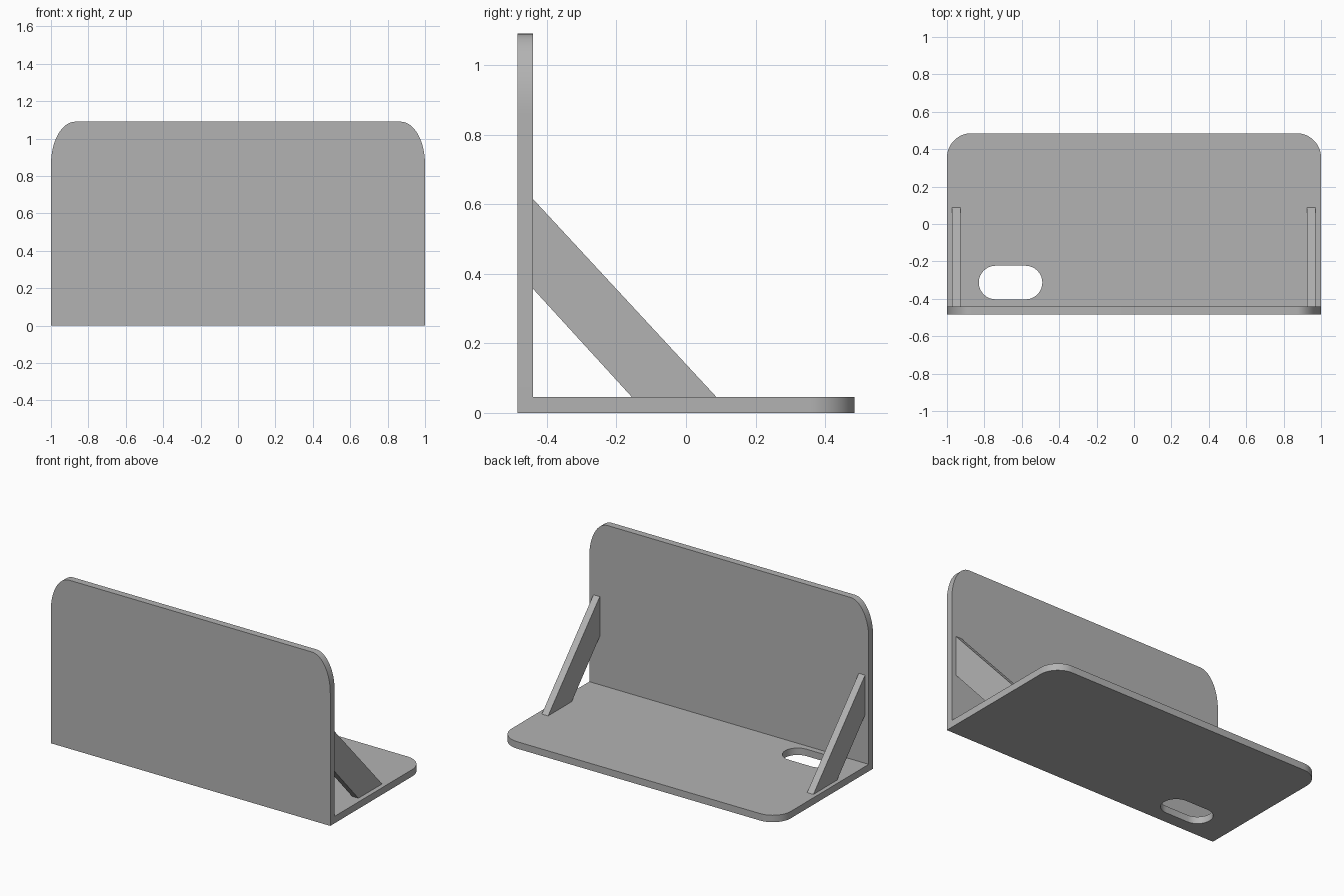
import bpy, bmesh, math
from mathutils import Matrix

cube = bpy.data.objects.get("Cube")
if cube:
    bpy.data.objects.remove(cube, do_unlink=True)

grey = bpy.data.materials.new("plain grey")
grey.use_nodes = True
colour = (0.45, 0.45, 0.45, 1)
grey.diffuse_color = colour
grey.node_tree.nodes["Principled BSDF"].inputs["Base Color"].default_value = colour

T = 0.045              # sheet thickness
FRONT, BACK = -0.485, 0.485
HEIGHT = 1.09


def arc(cx, cy, rx, ry, start, end, steps=16):
    angles = [math.radians(start + (end - start) * i / steps) for i in range(steps + 1)]
    return [(cx + rx * math.cos(a), cy + ry * math.sin(a)) for a in angles]


def rounded_panel(bottom, top, rx, ry):
    """Rectangle outline with its two upper corners rounded."""
    return ([(-1, bottom), (1, bottom)]
            + arc(1 - rx, top - ry, rx, ry, 0, 90)
            + arc(rx - 1, top - ry, rx, ry, 90, 180))


def sheet(name, outlines, matrix):
    """Flat sheet from nested outlines; inner ones become holes."""
    curve = bpy.data.curves.new(name, 'CURVE')
    curve.dimensions = '2D'
    curve.fill_mode = 'BOTH'
    curve.extrude = T / 2
    for pts in outlines:
        spline = curve.splines.new('POLY')
        spline.points.add(len(pts) - 1)
        for p, (x, y) in zip(spline.points, pts):
            p.co = (x, y, 0, 1)
        spline.use_cyclic_u = True
    obj = bpy.data.objects.new(name, curve)
    bpy.context.collection.objects.link(obj)
    bpy.ops.object.select_all(action='DESELECT')
    obj.select_set(True)
    bpy.context.view_layer.objects.active = obj
    bpy.ops.object.convert(target='MESH')
    obj = bpy.context.object
    obj.name = name

    # Weld the caps to the rim and place the sheet
    bm = bmesh.new()
    bm.from_mesh(obj.data)
    bmesh.ops.remove_doubles(bm, verts=bm.verts, dist=0.0005)
    bmesh.ops.transform(bm, matrix=matrix, verts=bm.verts)
    bmesh.ops.recalc_face_normals(bm, faces=bm.faces)
    bm.to_mesh(obj.data)
    bm.free()
    obj.data.materials.clear()
    obj.data.materials.append(grey)
    bpy.ops.object.shade_smooth_by_angle(angle=math.radians(30))
    return obj


# Base with a rounded cable slot
slot = arc(-0.58, -0.313, 0.09, 0.09, -90, 90) + arc(-0.74, -0.313, 0.09, 0.09, 90, 270)
sheet("base_plate", [rounded_panel(FRONT + T, BACK, 0.13, 0.13), slot],
      Matrix.Translation((0, 0, T / 2)))

# Upright front panel with elliptical upper corners
sheet("front_panel", [rounded_panel(0, HEIGHT, 0.13, 0.23)],
      Matrix.Translation((0, FRONT + T / 2, 0)) @ Matrix.Rotation(math.pi / 2, 4, 'X'))

# Diagonal braces: profile in y and z, thickness along x
brace = [(FRONT + T, 0.615), (FRONT + T, 0.357), (-0.155, T), (0.088, T)]
yz_plane = Matrix(((0, 0, 1, 0), (1, 0, 0, 0), (0, 1, 0, 0), (0, 0, 0, 1)))
for name, x in (("right_brace", -0.951), ("left_brace", 0.948)):
    sheet(name, [brace], Matrix.Translation((x, 0, 0)) @ yz_plane)
